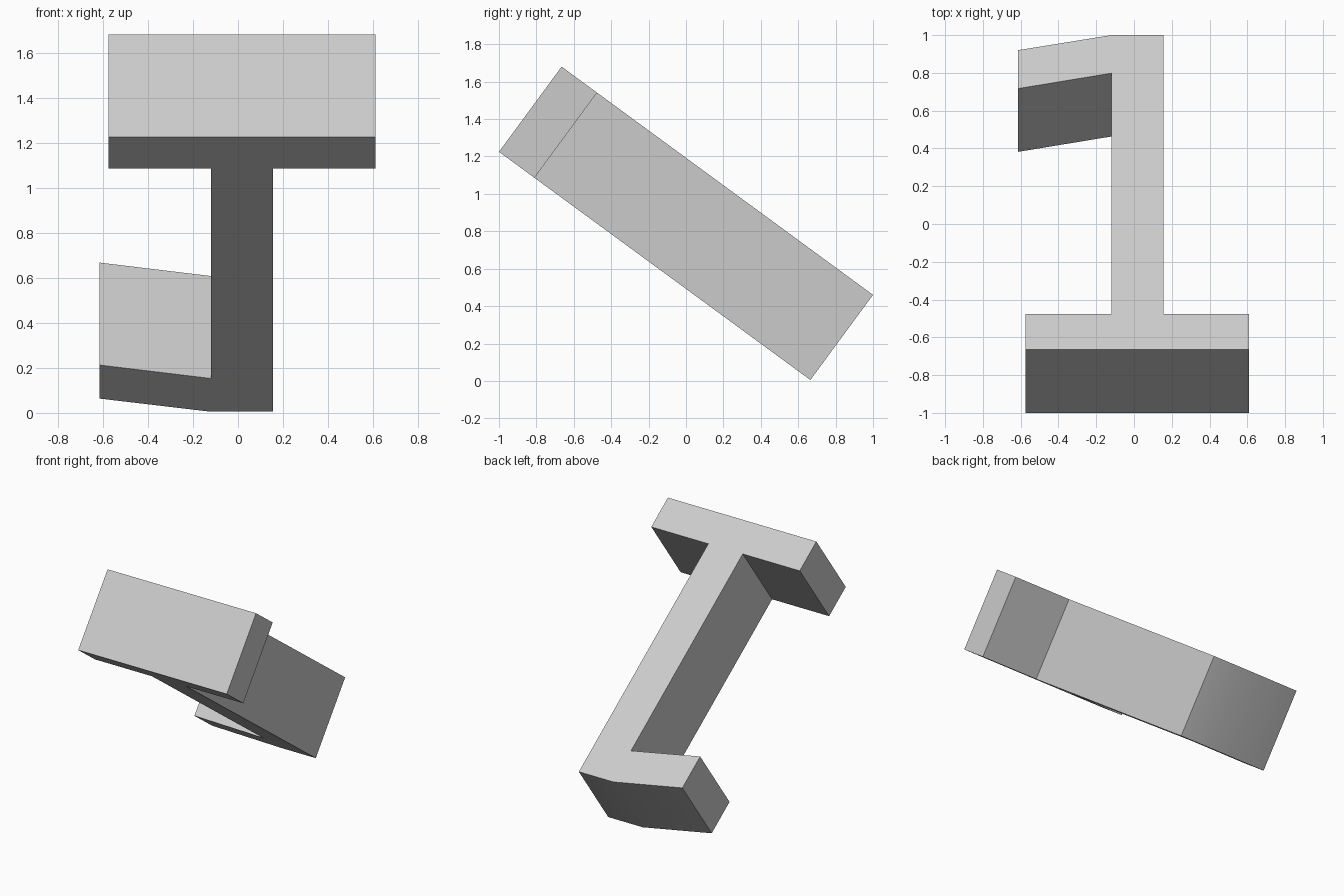
import bpy
import bmesh
from mathutils import Matrix, Vector

cube = bpy.data.objects.get("Cube")
if cube:
    bpy.data.objects.remove(cube, do_unlink=True)

# Plain grey material
grey = bpy.data.materials.new("light_grey")
grey.use_nodes = True
colour = (0.6, 0.6, 0.6, 1.0)
grey.diffuse_color = colour
grey.node_tree.nodes["Principled BSDF"].inputs["Base Color"].default_value = colour

# Tilted frame: down the stem, and through the slab from underside to top
top_edge = Vector((0, -0.665, 1.68))
down = Vector((0, 1.665, -1.22)).normalized()
thickness = Vector((0, -0.335, -0.455))

# Flat outline: cross bar, stem and sloping hook, as (x, distance down the stem)
LENGTH = 2.064
outline = [
    (-0.575, 0), (0.61, 0), (0.61, 0.235), (0.155, 0.235),
    (0.155, LENGTH), (-0.12, LENGTH), (-0.615, 1.965), (-0.615, 1.713),
    (-0.12, 1.814), (-0.12, 0.235), (-0.575, 0.235),
]

# Extrude the outline into a solid slab
bm = bmesh.new()
verts = [bm.verts.new(top_edge + Vector((x, 0, 0)) + down * d) for x, d in outline]
face = bm.faces.new(verts)
result = bmesh.ops.extrude_face_region(bm, geom=[face], use_keep_orig=True)
moved = [v for v in result["geom"] if isinstance(v, bmesh.types.BMVert)]
bmesh.ops.translate(bm, verts=moved, vec=thickness)
bmesh.ops.recalc_face_normals(bm, faces=bm.faces)

mesh = bpy.data.meshes.new("tilted_hooked_bar")
bm.to_mesh(mesh)
bm.free()
mesh.materials.append(grey)
bar = bpy.data.objects.new("tilted_hooked_bar", mesh)
bpy.context.collection.objects.link(bar)

# Soften only the shallow bend on the outside of the hook
bpy.ops.object.select_all(action="DESELECT")
bar.select_set(True)
bpy.context.view_layer.objects.active = bar
bpy.ops.object.shade_smooth_by_angle()
